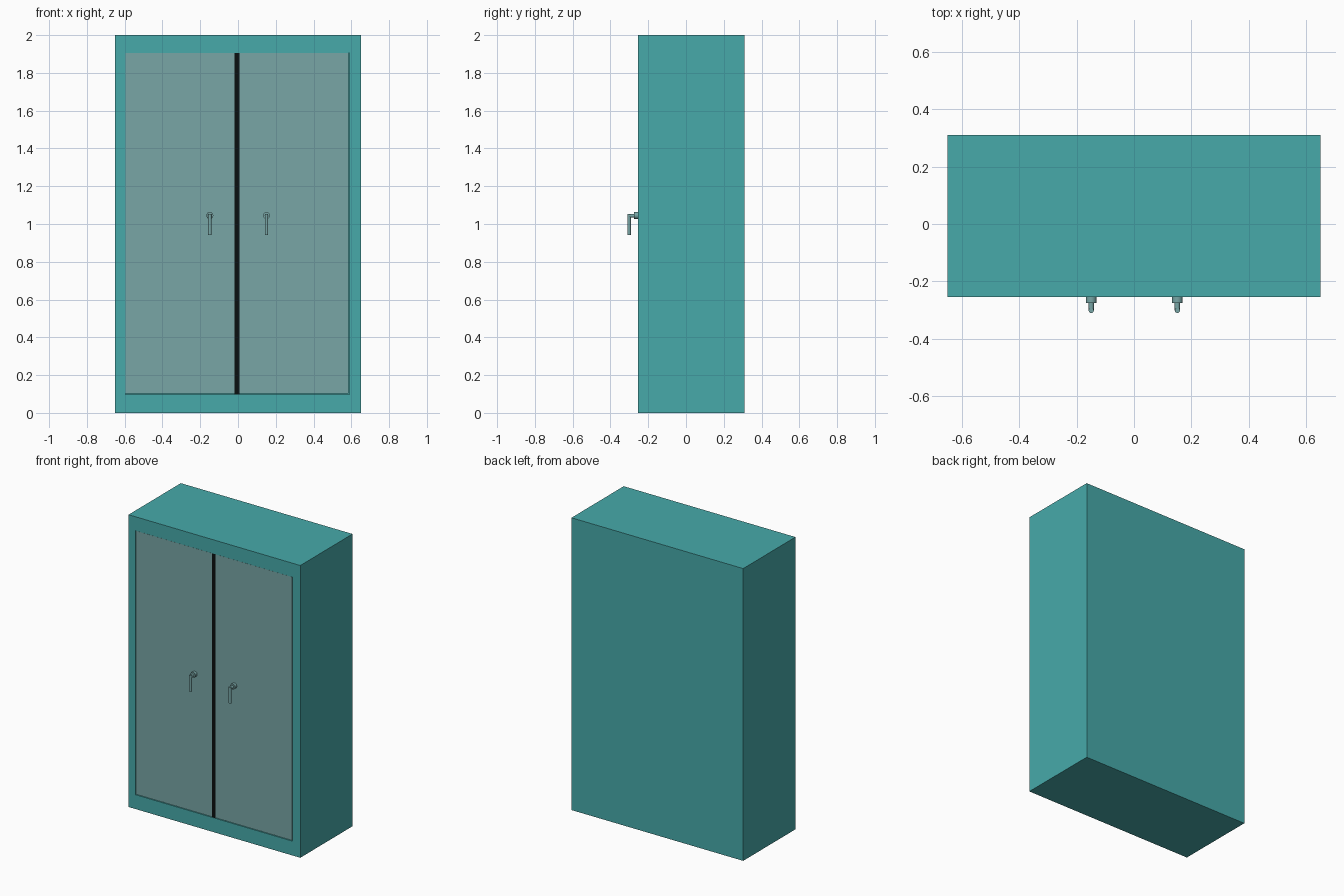
import bpy, bmesh, math
from mathutils import Vector

if "Cube" in bpy.data.objects:
    bpy.data.objects.remove(bpy.data.objects["Cube"])


def material(name, rgb):
    m = bpy.data.materials.new(name)
    m.diffuse_color = (*rgb, 1)
    m.use_nodes = True
    m.node_tree.nodes["Principled BSDF"].inputs["Base Color"].default_value = m.diffuse_color
    return m


TEAL = material("teal body", (0.063, 0.40, 0.40))
GREY = material("grey teal door", (0.188, 0.381, 0.381))
BLACK = material("black gap", (0.003, 0.005, 0.005))


def finish(name, bm, mat):
    bmesh.ops.recalc_face_normals(bm, faces=bm.faces)
    me = bpy.data.meshes.new(name)
    bm.to_mesh(me)
    bm.free()
    me.materials.append(mat)
    ob = bpy.data.objects.new(name, me)
    bpy.context.collection.objects.link(ob)
    return ob


def add_box(bm, lo, hi):
    vs = bmesh.ops.create_cube(bm, size=1)["verts"]
    for v in vs:
        v.co = Vector([lo[i] + (v.co[i] + 0.5) * (hi[i] - lo[i]) for i in range(3)])


def box(name, lo, hi, mat):
    bm = bmesh.new()
    add_box(bm, lo, hi)
    return finish(name, bm, mat)


def cylinder(name, a, b, r, mat, n=20):
    a, b = Vector(a), Vector(b)
    bm = bmesh.new()
    bmesh.ops.create_cone(bm, cap_ends=True, segments=n, radius1=r, radius2=r,
                          depth=(b - a).length)
    ob = finish(name, bm, mat)
    ob.data.transform((b - a).to_track_quat('Z', 'Y').to_matrix().to_4x4())
    ob.location = (a + b) / 2
    for p in ob.data.polygons:
        p.use_smooth = len(p.vertices) == 4
    return ob


FRONT, BACK = -0.255, 0.31
L, R, BOT, TOP = -0.596, 0.59, 0.098, 1.905   # door opening
GAP_L, GAP_R = -0.018, 0.009                  # dark slot between the doors

# cabinet body with a shallow opening inset in its front face
bm = bmesh.new()
add_box(bm, (-0.65, FRONT, 0), (0.65, BACK, 2))
bm.faces.ensure_lookup_table()
front = min(bm.faces, key=lambda f: f.calc_center_median().y)
bmesh.ops.inset_region(bm, faces=[front], thickness=0.05)
for v in front.verts:
    v.co.x = L if v.co.x < 0 else R
    v.co.z = BOT if v.co.z < 1 else TOP
walls = bmesh.ops.extrude_discrete_faces(bm, faces=[front])["faces"]
for v in walls[0].verts:
    v.co.y = FRONT + 0.03
finish("cabinet_body", bm, TEAL)

# doors with a hairline clearance
C = 0.004
box("left_door", (L + 0.001, FRONT + 0.001, BOT + C), (GAP_L, FRONT + 0.029, TOP - 0.001), GREY)
box("right_door", (GAP_R, FRONT + 0.001, BOT + C), (R - C, FRONT + 0.029, TOP - 0.001), GREY)
box("centre_gap", (GAP_L, FRONT + 0.002, BOT), (GAP_R, FRONT + 0.011, TOP), BLACK)

# lever handles: rosette, spindle, drop lever
for side, x in (("left", -0.149), ("right", 0.151)):
    z = 1.045
    cylinder(side + "_handle_rosette", (x, FRONT + 0.003, z), (x, -0.275, z), 0.0185, GREY)
    cylinder(side + "_handle_spindle", (x, -0.27, z - 0.002), (x, -0.302, z - 0.002), 0.0095, GREY)
    cylinder(side + "_handle_lever", (x, -0.301, 0.943), (x, -0.301, 1.054), 0.009, GREY)
